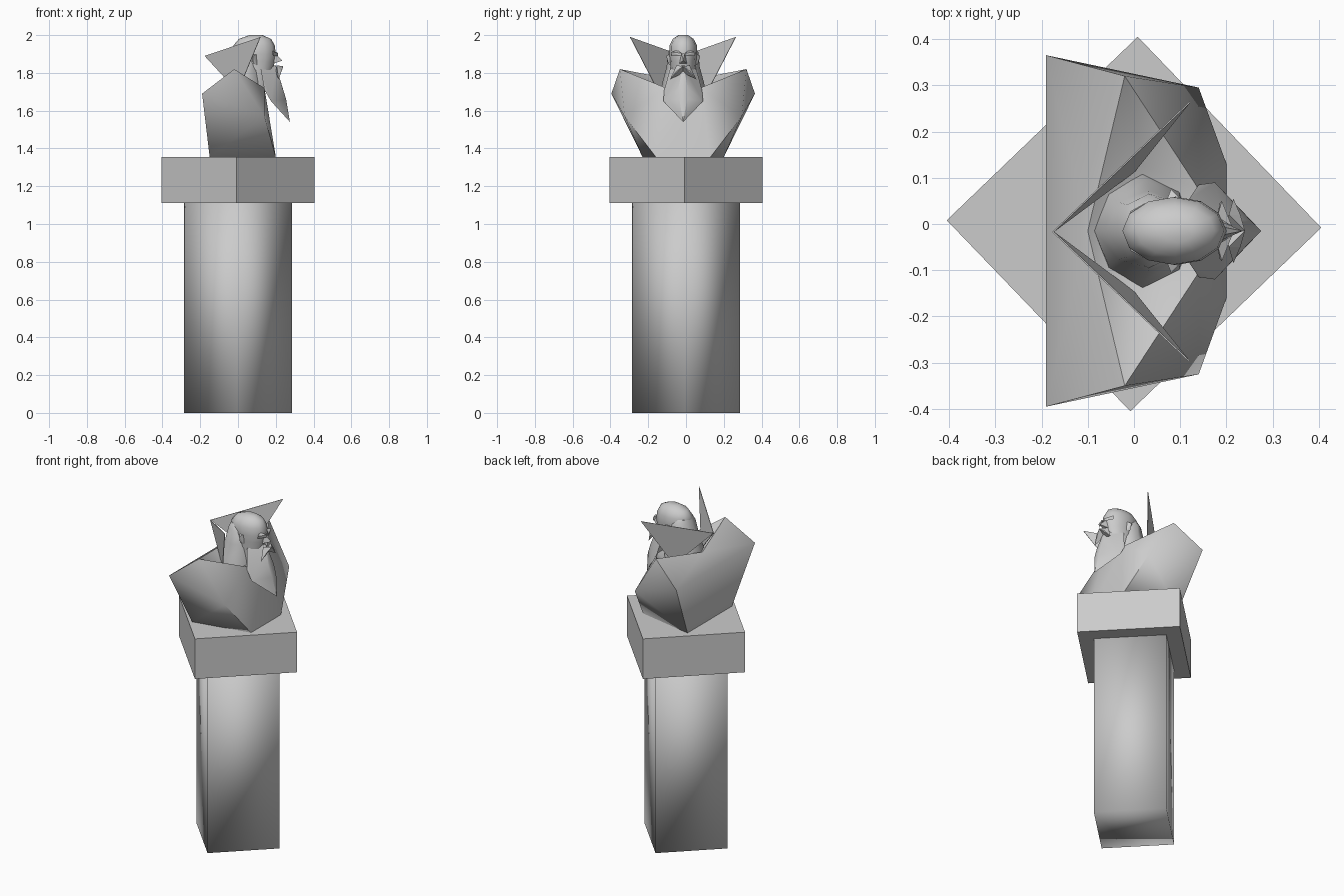
import bpy, bmesh, math
from mathutils import Vector

cube = bpy.data.objects.get("Cube")
if cube:
    bpy.data.objects.remove(cube, do_unlink=True)

stone = bpy.data.materials.new("grey_stone")
stone.use_nodes = True
COLOUR = (0.6, 0.6, 0.6, 1)
stone.diffuse_color = COLOUR
stone.node_tree.nodes["Principled BSDF"].inputs["Base Color"].default_value = COLOUR

MID_Y = -0.015  # the bust's plane of symmetry


def finish(name, bm, smooth=None):
    """Turn a bmesh into an object; smooth is the crease angle in degrees."""
    bmesh.ops.recalc_face_normals(bm, faces=bm.faces)
    mesh = bpy.data.meshes.new(name)
    bm.to_mesh(mesh)
    bm.free()
    mesh.materials.append(stone)
    obj = bpy.data.objects.new(name, mesh)
    bpy.context.collection.objects.link(obj)
    if smooth:
        bpy.ops.object.select_all(action='DESELECT')
        bpy.context.view_layer.objects.active = obj
        obj.select_set(True)
        if smooth >= 180:
            bpy.ops.object.shade_smooth()
        else:
            bpy.ops.object.shade_smooth_by_angle(angle=math.radians(smooth))
    return obj


def block(name, radius, z0, z1, smooth=None):
    """Square prism standing on a corner-forward footprint."""
    bm = bmesh.new()
    bmesh.ops.create_cone(bm, cap_ends=True, segments=4, radius1=radius,
                          radius2=radius, depth=z1 - z0)
    for v in bm.verts:
        a = math.atan2(v.co.y, v.co.x)
        a = round(a / (math.pi / 2)) * math.pi / 2 - 0.02
        v.co = (radius * math.cos(a), radius * math.sin(a), v.co.z + (z0 + z1) / 2)
    return finish(name, bm, smooth)


def hull(name, points, sides=(1,), smooth=None):
    """Convex solid around points, each side mirrored about the mid plane."""
    bm = bmesh.new()
    for x, y, z in points:
        for s in sides:
            bm.verts.new((x, MID_Y + s * y, z))
            if y == 0:
                break
    res = bmesh.ops.convex_hull(bm, input=bm.verts)
    spare = [e for e in res["geom_interior"] if isinstance(e, bmesh.types.BMVert)]
    bmesh.ops.delete(bm, geom=spare, context='VERTS')
    return finish(name, bm, smooth)


def loft(name, rings, sides, smooth):
    """Stack of oval rings given as z, back x, front x, half width."""
    bm = bmesh.new()
    loops = []
    for z, back, front, half in rings:
        mid, rx = (back + front) / 2, (front - back) / 2
        angles = [2 * math.pi * i / sides for i in range(sides)]
        loops.append([bm.verts.new((mid + rx * math.cos(a), MID_Y + half * math.sin(a), z))
                      for a in angles])
    for low, high in zip(loops, loops[1:]):
        for i in range(sides):
            j = (i + 1) % sides
            bm.faces.new((low[i], low[j], high[j], high[i]))
    bm.faces.new(loops[0])
    bm.faces.new(loops[-1])
    return finish(name, bm, smooth)


# Pedestal
block("pillar", 0.286, 0, 1.11, smooth=180)
block("slab", 0.405, 1.11, 1.355)

# Robed torso with cut-off arms: named points for one half
P = {
    "arm_back": (-0.19, 0.38, 1.69), "arm_top": (-0.02, 0.335, 1.82),
    "arm_front": (0.14, 0.31, 1.57), "base_back": (-0.15, 0.215, 1.355),
    "base_front": (0.2, 0.145, 1.355), "neck_side": (0.02, 0.14, 1.69),
    "neck_front": (0.14, 0.09, 1.72), "neck_back": (-0.1, 0, 1.755),
}
HALF_FACES = [
    "arm_back arm_top neck_back", "arm_top neck_side neck_back",
    "arm_top neck_front neck_side", "arm_top arm_front neck_front",
    "arm_front base_front neck_front", "arm_back arm_front arm_top",
    "arm_back base_back arm_front", "base_back base_front arm_front",
]
SPAN_FACES = ["neck_front base_front", "base_front base_back",
              "base_back arm_back", "neck_side neck_front"]
bm = bmesh.new()
V = {}
for key, (x, y, z) in P.items():
    V[key, 1] = bm.verts.new((x, MID_Y + y, z))
    V[key, -1] = V[key, 1] if y == 0 else bm.verts.new((x, MID_Y - y, z))
for s in (1, -1):
    for face in HALF_FACES:
        bm.faces.new([V[k, s] for k in face.split()])
for face in SPAN_FACES:
    a, b = face.split()
    bm.faces.new((V[a, 1], V[b, 1], V[b, -1], V[a, -1]))
for key in ("arm_back", "neck_side"):
    bm.faces.new((V[key, 1], V[key, -1], V["neck_back", 1]))
finish("torso", bm, smooth=75)

# Pointed collar: a thin triangle on each side
for side, label in ((1, "left"), (-1, "right")):
    bm = bmesh.new()
    tri = [(-0.175, 0, 1.89), (0.12, 0.28, 1.99), (0.0, 0.13, 1.70)]
    bm.faces.new([bm.verts.new((x, MID_Y + side * y, z)) for x, y, z in tri])
    collar = finish(label + "_collar", bm)
    thick = collar.modifiers.new("thickness", 'SOLIDIFY')
    thick.thickness = 0.003

# Head and the hair hanging round its back
loft("head", [
    (1.70, 0.0, 0.16, 0.06), (1.80, 0.0, 0.18, 0.065), (1.86, -0.01, 0.195, 0.07),
    (1.90, -0.02, 0.2, 0.074), (1.945, -0.025, 0.195, 0.073),
    (1.98, 0.005, 0.175, 0.055), (2.0, 0.06, 0.13, 0.025)], 12, 50)
loft("hair", [
    (1.68, -0.095, 0.13, 0.125), (1.75, -0.085, 0.13, 0.11),
    (1.83, -0.06, 0.12, 0.088), (1.91, -0.035, 0.1, 0.08),
    (1.94, -0.02, 0.07, 0.06)], 8, 50)

# Face
hull("beard", [
    (0.2, 0, 1.84), (0.12, 0.07, 1.82), (0.14, 0.1, 1.71), (0.175, 0.105, 1.65),
    (0.235, 0.025, 1.72), (0.255, 0.02, 1.66), (0.275, 0, 1.54)], (1, -1), 40)
hull("nose", [(0.195, 0.008, 1.905), (0.235, 0, 1.865), (0.19, 0.02, 1.85)], (1, -1))
for side, label in ((1, "left"), (-1, "right")):
    hull(label + "_moustache", [
        (0.24, 0, 1.835), (0.2, 0, 1.80), (0.205, 0.035, 1.84),
        (0.23, 0.035, 1.81), (0.215, 0.07, 1.765)], (side,))
    hull(label + "_brow", [
        (0.212, 0.01, 1.905), (0.212, 0.01, 1.89), (0.19, 0.065, 1.91),
        (0.185, 0.06, 1.89), (0.18, 0.03, 1.92)], (side,))
    hull(label + "_ear", [
        (0.07, 0.065, 1.9), (0.1, 0.07, 1.9), (0.08, 0.09, 1.89),
        (0.1, 0.068, 1.84), (0.08, 0.08, 1.85)], (side,))
